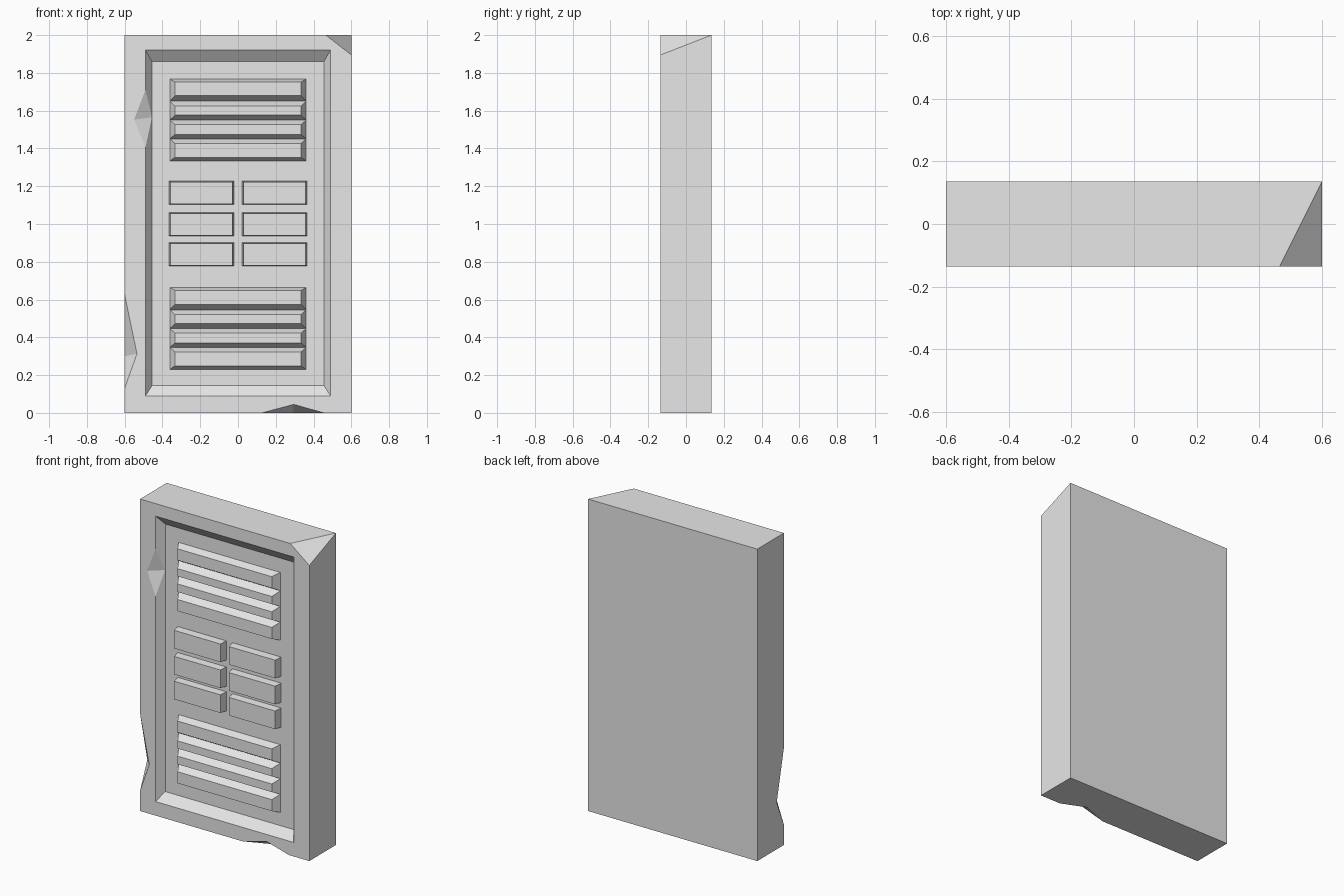
import bpy, bmesh
from mathutils import Vector

cube = bpy.data.objects.get("Cube")
if cube:
    bpy.data.objects.remove(cube, do_unlink=True)

FRONT, BACK, FLOOR = -0.135, 0.135, -0.087

stone = bpy.data.materials.new("light_grey_stone")
stone.use_nodes = True
stone.diffuse_color = (0.8, 0.8, 0.8, 1)
stone.node_tree.nodes["Principled BSDF"].inputs["Base Color"].default_value = (0.8, 0.8, 0.8, 1)


def make_object(name, bm):
    bmesh.ops.recalc_face_normals(bm, faces=bm.faces)
    mesh = bpy.data.meshes.new(name)
    bm.to_mesh(mesh)
    bm.free()
    mesh.materials.append(stone)
    obj = bpy.data.objects.new(name, mesh)
    bpy.context.collection.objects.link(obj)
    return obj


def hull(name, points):
    bm = bmesh.new()
    for p in points:
        bm.verts.new(p)
    bmesh.ops.convex_hull(bm, input=bm.verts)
    return make_object(name, bm)


def frustum(name, back_rect, back_y, front_rect, front_y):
    """Tapered block between two rectangles given as (x0, x1, z0, z1)."""
    bm = bmesh.new()
    rings = []
    for (x0, x1, z0, z1), y in ((back_rect, back_y), (front_rect, front_y)):
        rings.append([bm.verts.new((x, y, z))
                      for x, z in ((x0, z0), (x1, z0), (x1, z1), (x0, z1))])
    a, b = rings
    bm.faces.new(a)
    bm.faces.new(b)
    for i in range(4):
        j = (i + 1) % 4
        bm.faces.new((a[i], a[j], b[j], b[i]))
    return make_object(name, bm)


def chip(name, tip, valley, end_a, end_b, dig=0.5):
    """Two-faced notch whose crease runs from tip to valley."""
    tip, valley, end_a, end_b = map(Vector, (tip, valley, end_a, end_b))
    mid = (tip + valley) / 2
    return hull(name, [tip + (tip - valley) * 0.5, valley + (valley - tip) * dig,
                       end_a + (end_a - mid) * 0.3, end_b + (end_b - mid) * 0.3])


def carve(target, cutter):
    cutter.hide_render = True
    mod = target.modifiers.new("carve", "BOOLEAN")
    mod.object, mod.operation, mod.solver = cutter, "DIFFERENCE", "EXACT"
    bpy.context.view_layer.objects.active = target
    bpy.ops.object.modifier_apply(modifier=mod.name)
    bpy.data.objects.remove(cutter, do_unlink=True)


# Slab
full = (-0.6, 0.6, 0, 2)
slab = frustum("slab", full, BACK, full, FRONT)

# Recessed panel with sloping border
carve(slab, frustum("recess_cutter", (-0.455, 0.455, 0.145, 1.86), FLOOR,
                    (-0.525, 0.525, 0.035, 1.98), 2 * FRONT - FLOOR))

# Broken top corner
bm = bmesh.new()
bm.from_mesh(slab.data)
corner = [Vector(p) for p in ((0.465, FRONT, 2), (0.6, FRONT, 1.895), (0.6, BACK, 2))]
normal = (corner[1] - corner[0]).cross(corner[2] - corner[0])
if normal.z < 0:
    normal.negate()
bmesh.ops.bisect_plane(bm, geom=bm.verts[:] + bm.edges[:] + bm.faces[:],
                       plane_co=corner[0], plane_no=normal, clear_outer=True)
bmesh.ops.holes_fill(bm, edges=[e for e in bm.edges if e.is_boundary])
bmesh.ops.recalc_face_normals(bm, faces=bm.faces)
bm.to_mesh(slab.data)
bm.free()

# Chips on the side edge, the bottom edge and the recess border
carve(slab, chip("side_chip", (-0.535, FRONT, 0.313), (-0.6, -0.062, 0.3),
                 (-0.6, FRONT, 0.625), (-0.6, FRONT, 0.13)))
carve(slab, chip("bottom_chip", (0.295, FRONT, 0.045), (0.295, -0.065, 0),
                 (0.127, FRONT, 0), (0.455, FRONT, 0)))
carve(slab, chip("border_chip", (-0.55, FRONT, 1.553), (-0.456, FLOOR - 0.001, 1.565),
                 (-0.49, FRONT, 1.71), (-0.49, FRONT, 1.405), dig=0))

# Louvred vents: base bottom, base top, front bottom, front top of each slat
slats = ((0.546, 0.664, 0.575, 0.648), (0.446, 0.546, 0.472, 0.521),
         (0.346, 0.446, 0.371, 0.423), (0.23, 0.346, 0.249, 0.323))
for vent, lift in (("lower", 0), ("upper", 1.104)):
    for i, (b0, b1, f0, f1) in enumerate(slats):
        frustum(f"{vent}_vent_slat_{i + 1}",
                (-0.361, 0.361, b0 + lift, b1 + lift), FLOOR,
                (-0.334, 0.334, f0 + lift, f1 + lift), FRONT)

# Two columns of raised blocks
for side, x in (("right", -0.194), ("left", 0.194)):
    for i, z in enumerate((1.165, 0.998, 0.839)):
        w, h, t = 0.172, 0.062, 0.008
        frustum(f"{side}_block_{i + 1}", (x - w, x + w, z - h, z + h), FLOOR,
                (x - w + t, x + w - t, z - h + t / 2, z + h - t / 2), FRONT)
